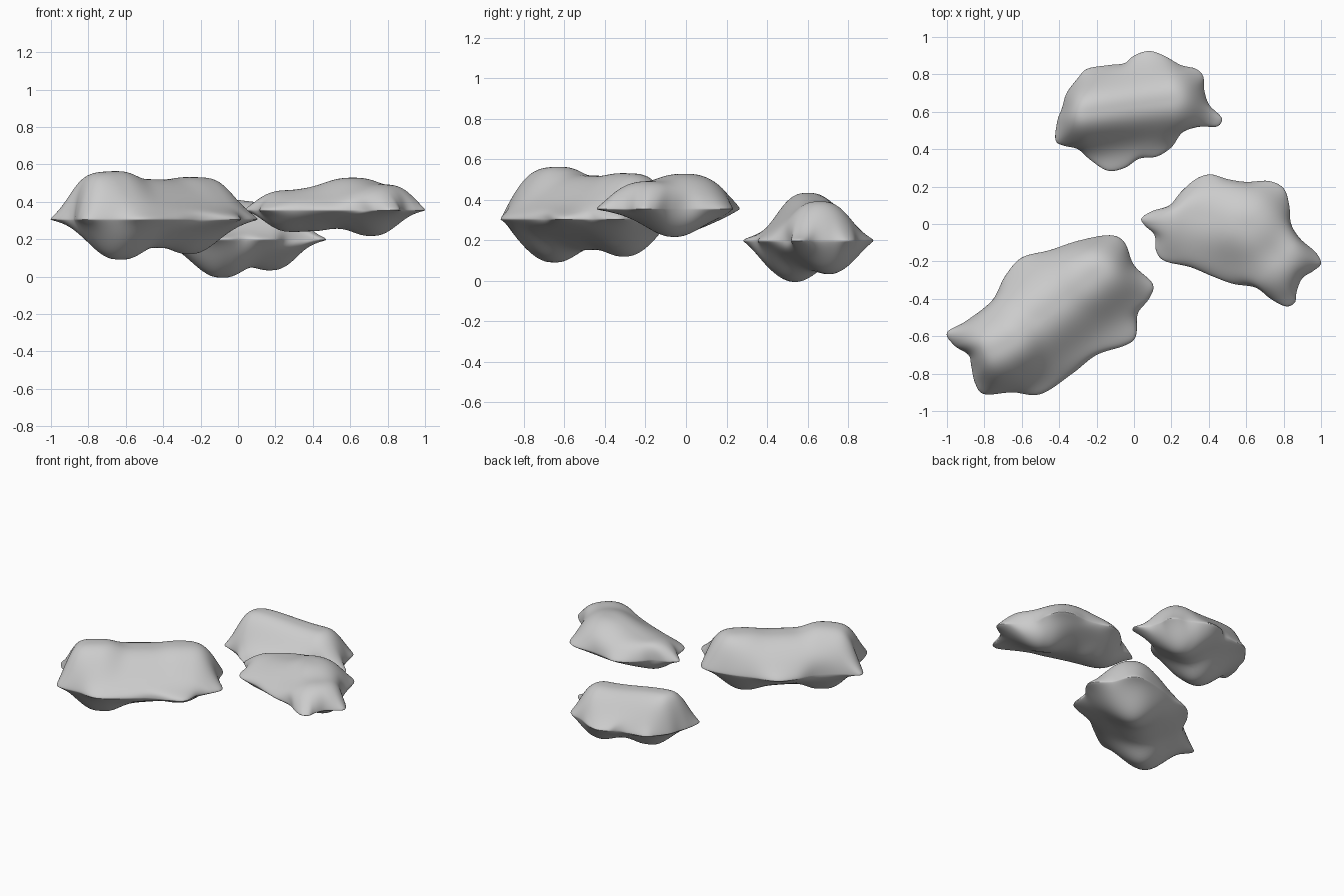
import bpy, bmesh, math
from mathutils import Vector

if "Cube" in bpy.data.objects:
    bpy.data.objects.remove(bpy.data.objects["Cube"])

SEGMENTS, RINGS = 144, 32


def smooth_outline(flat):
    """Closed Catmull-Rom curve through the plan points, evenly resampled."""
    pts = [Vector(flat[i:i + 2]) for i in range(0, len(flat), 2)]
    n = len(pts)
    out = []
    for k in range(SEGMENTS):
        u = k * n / SEGMENTS
        i, f = int(u), u % 1
        a, b, c, d = (pts[(i + j) % n] for j in (-1, 0, 1, 2))
        out.append(0.5 * (2 * b + (c - a) * f + (2 * a - 5 * b + 4 * c - d) * f ** 2
                          + (3 * b - a - 3 * c + d) * f ** 3))
    return out


def relax(plan, reach=7):
    """Moving average of the outline: the body inside the pointed rim."""
    for _ in range(2):
        plan = [sum((plan[(i + j) % SEGMENTS] for j in range(-reach, reach + 1)),
                    Vector((0, 0))) / (2 * reach + 1) for i in range(SEGMENTS)]
    return plan


def relief(p, lobes, power):
    """Soft maximum of capsule-shaped lobes (x1, y1, h1, x2, y2, h2, width)."""
    total = 0
    for x1, y1, h1, x2, y2, h2, w in lobes:
        a, ab = Vector((x1, y1)), Vector((x2 - x1, y2 - y1))
        f = max(0, min(1, (p - a).dot(ab) / max(ab.length_squared, 1e-9)))
        h = h1 + (h2 - h1) * f * f * (3 - 2 * f)
        total += (h * math.exp(-((p - a - ab * f).length / w) ** power)) ** 5
    return total ** (1 / 5)


def rock(name, centre, rim_z, outline, top, bottom, base):
    bm = bmesh.new()
    c = Vector(centre)
    plan = smooth_outline(outline)
    body = relax(plan)

    def vert(p, t, side):
        if side > 0:
            h = base * math.sqrt(1 - t ** 8) + relief(p, top, 2.7) * (1 - t ** 12)
        else:
            h = -0.012 * math.sqrt(1 - t ** 8) - relief(p, bottom, 2) * (1 - t ** 10)
        return bm.verts.new((p.x, p.y, rim_z + h))

    rim = [vert(p, 1, 1) for p in plan]
    for side in (1, -1):
        outer = rim
        for r in range(1, RINGS):
            # rings crowd towards the rim
            t = math.sin(math.pi / 2 * (1 - r / RINGS))
            inner = [vert(c + (b.lerp(p, t ** 10) - c) * t, t, side)
                     for p, b in zip(plan, body)]
            for i in range(SEGMENTS):
                j = (i + 1) % SEGMENTS
                bm.faces.new((outer[i], outer[j], inner[j], inner[i]))
            outer = inner
        hub = vert(c, 0, side)
        for i in range(SEGMENTS):
            bm.faces.new((outer[i], outer[(i + 1) % SEGMENTS], hub))
    bmesh.ops.recalc_face_normals(bm, faces=bm.faces)
    mesh = bpy.data.meshes.new(name)
    bm.to_mesh(mesh)
    bm.free()
    ob = bpy.data.objects.new(name, mesh)
    bpy.context.collection.objects.link(ob)
    bpy.ops.object.select_all(action='DESELECT')
    ob.select_set(True)
    bpy.context.view_layer.objects.active = ob
    bpy.ops.object.shade_smooth_by_angle(angle=math.radians(60))


# large front-left rock
rock("large_rock", (-0.45, -0.5), 0.305,
     [-1, -.58, -.9, -.52, -.76, -.41, -.69, -.28, -.6, -.18, -.45, -.14,
      -.3, -.09, -.13, -.06, -.05, -.1, 0, -.22, .10, -.32, .08, -.40,
      .02, -.48, .01, -.6, -.05, -.65, -.2, -.7, -.33, -.8, -.5, -.91,
      -.65, -.9, -.8, -.91, -.85, -.85, -.87, -.76, -.885, -.70, -.96, -.65],
     [(-.77, -.69, .19, -.65, -.63, .195, .2),
      (-.72, -.66, .175, -.2, -.26, .165, .23),
      (-.25, -.30, .15, -.17, -.23, .15, .21)],
     [(-.66, -.67, .195, -.61, -.64, .195, .2),
      (-.27, -.31, .16, -.24, -.29, .16, .19),
      (-.62, -.65, .14, -.27, -.31, .14, .24)], 0.045)

# flat right-hand rock
rock("right_rock", (0.53, -0.03), 0.355,
     [.04, .03, .1, .07, .19, .1, .25, .17, .33, .24, .41, .265, .5, .24,
      .6, .225, .72, .23, .8, .19, .83, .1, .84, 0, .89, -.08, .97, -.15,
      1, -.21, .96, -.25, .9, -.29, .87, -.36, .86, -.42, .81, -.44,
      .73, -.4, .65, -.34, .53, -.32, .42, -.28, .3, -.23, .17, -.2,
      .12, -.15, .11, -.06, .06, -.01],
     [(.26, .06, .075, .62, -.01, .125, .22),
      (.60, 0, .12, .78, -.18, .105, .22)],
     [(.70, -.05, .122, .73, -.07, .122, .18),
      (.26, -.02, .10, .40, -.02, .09, .17),
      (.35, 0, .085, .7, -.05, .085, .22)], 0.033)

# rear rock, lowest of the three
rock("rear_rock", (0.0, 0.62), 0.197,
     [.47, .55, .46, .58, .4, .64, .375, .72, .37, .79, .33, .83, .25, .85,
      .16, .9, .08, .925, 0, .9, -.05, .86, -.13, .85, -.25, .83, -.3, .78,
      -.36, .7, -.385, .62, -.41, .55, -.42, .45, -.38, .42, -.3, .4,
      -.23, .34, -.14, .285, -.05, .3, .03, .35, .12, .36, .2, .41,
      .26, .49, .35, .52, .44, .52],
     [(-.27, .6, .208, .2, .66, .165, .18)],
     [(-.11, .53, .183, -.07, .54, .183, .19),
      (.16, .71, .135, .20, .71, .135, .17),
      (-.07, .54, .135, .17, .70, .13, .2)], 0.031)
